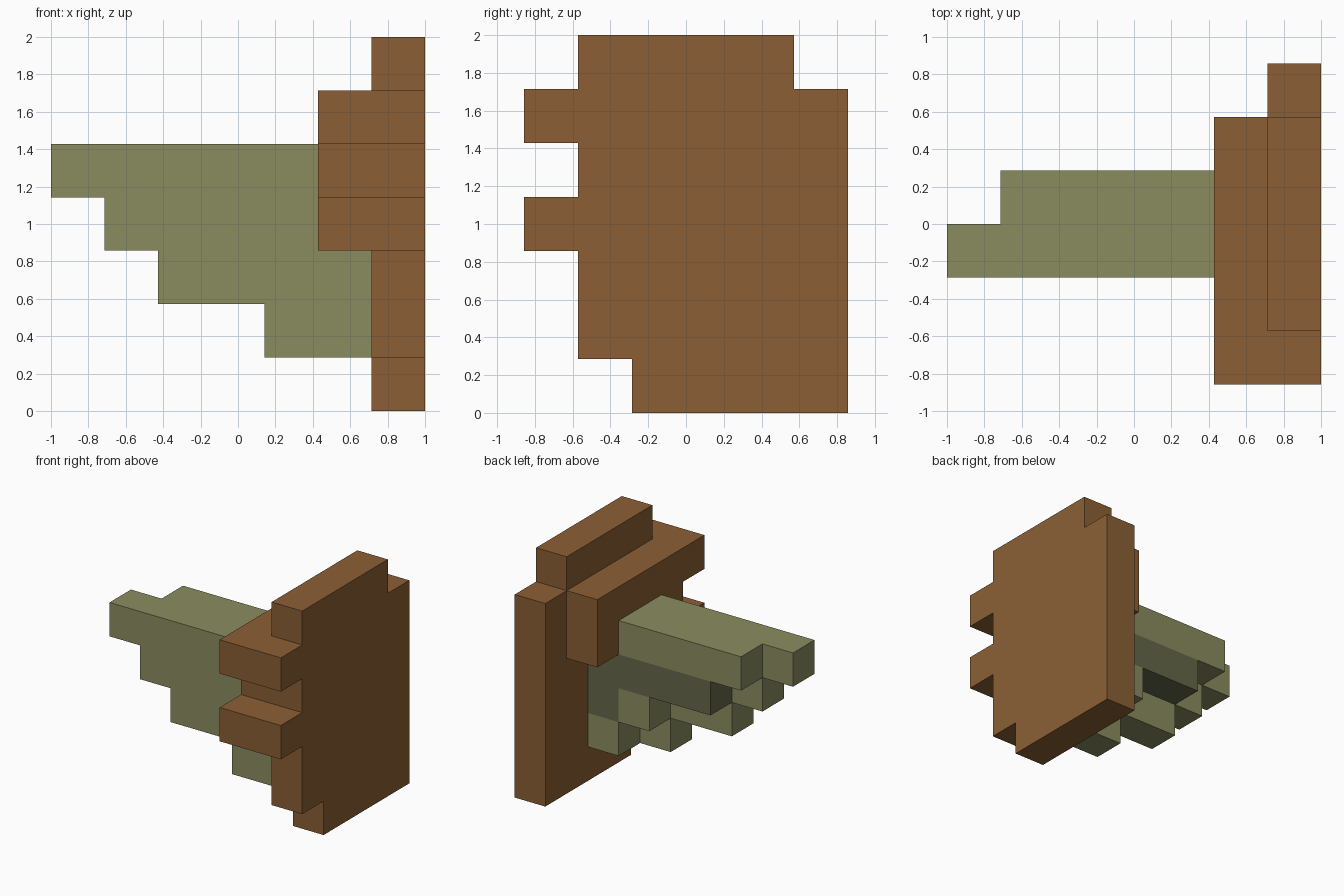
import bpy, bmesh
from mathutils import Vector

if "Cube" in bpy.data.objects:
    bpy.data.objects.remove(bpy.data.objects["Cube"])

U = 2 / 7                               # edge of one cube
ORIGIN = Vector((-1, -3 * U, 0))        # corner of the cube grid


def material(name, srgb):
    m = bpy.data.materials.new(name)
    lin = [((c / 255 + 0.055) / 1.055) ** 2.4 for c in srgb]
    m.diffuse_color = (*lin, 1)
    m.use_nodes = True
    m.node_tree.nodes["Principled BSDF"].inputs["Base Color"].default_value = m.diffuse_color
    return m


brown = material("bark brown", (139, 95, 53))
green = material("moss green", (138, 140, 96))
dark = material("dark moss green", (102, 103, 74))


def box(x0, x1, y0, y1, z0, z1):
    """Grid cells between the given cube boundaries."""
    return {(x, y, z) for x in range(x0, x1) for y in range(y0, y1) for z in range(z0, z1)}


parts = {
    # upright slab with notched outline and two pegs at its front edge
    "upright_slab": (brown, box(6, 7, 1, 6, 1, 6) | box(6, 7, 2, 6, 0, 1) | box(6, 7, 1, 5, 6, 7)
                     | box(6, 7, 0, 1, 5, 6) | box(6, 7, 0, 1, 3, 4)),
    # thicker ledge on the inner side of the slab
    "inner_ledge": (brown, box(5, 6, 0, 5, 5, 6) | box(5, 6, 1, 5, 4, 5) | box(5, 6, 0, 2, 3, 4)),
    # stepped bracket: shelf on top, stairs under it, braces behind
    "stepped_bracket": (green, box(1, 5, 2, 4, 4, 5) | box(0, 1, 2, 3, 4, 5)
                        | box(1, 6, 2, 3, 3, 4) | box(2, 6, 2, 3, 2, 3) | box(4, 6, 2, 3, 1, 2)
                        | box(4, 5, 3, 4, 2, 3) | box(5, 6, 3, 4, 1, 2)),
    # dark beam tucked beneath the shelf
    "dark_underbeam": (dark, box(2, 6, 3, 4, 3, 4) | box(5, 6, 3, 4, 2, 3)),
}
solid = set().union(*(cells for _, cells in parts.values()))


def build(name, mat, cells):
    """Outer skin of the cells, with flat areas merged."""
    bm = bmesh.new()
    for cell in cells:
        for axis in range(3):
            for side in (0, 1):
                near = list(cell)
                near[axis] += 2 * side - 1
                if tuple(near) in solid:
                    continue
                u, v = (axis + 1) % 3, (axis + 2) % 3
                corners = []
                for a, b in ((0, 0), (1, 0), (1, 1), (0, 1)):
                    p = Vector(cell)
                    p[axis] += side
                    p[u] += a
                    p[v] += b
                    corners.append(bm.verts.new(ORIGIN + p * U))
                bm.faces.new(corners if side else corners[::-1])
    bmesh.ops.remove_doubles(bm, verts=bm.verts, dist=0.001)
    bmesh.ops.dissolve_limit(bm, angle_limit=0.01, verts=bm.verts, edges=bm.edges)
    mesh = bpy.data.meshes.new(name)
    bm.to_mesh(mesh)
    bm.free()
    mesh.materials.append(mat)
    bpy.context.collection.objects.link(bpy.data.objects.new(name, mesh))


for part, (mat, cells) in parts.items():
    build(part, mat, cells)
